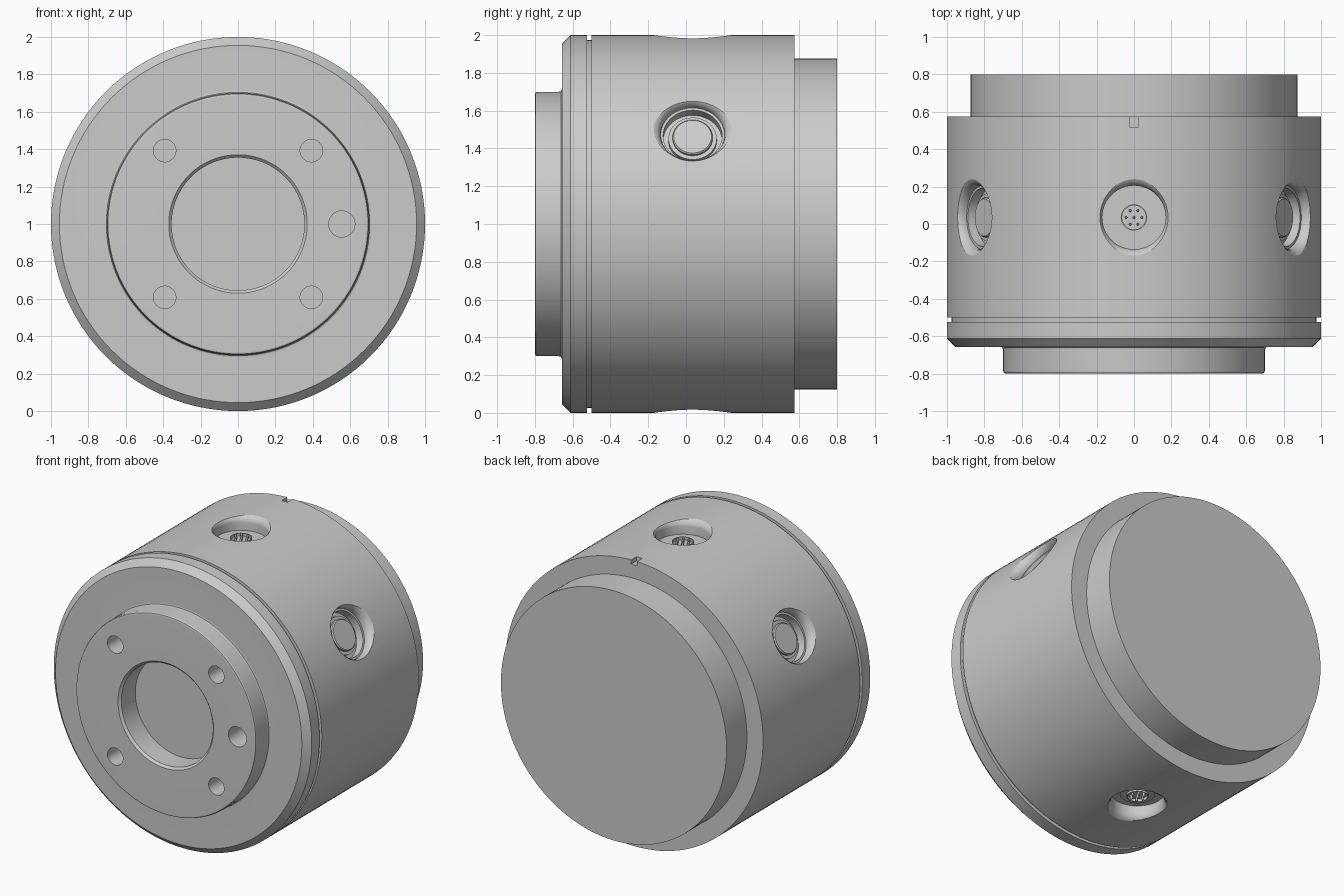
import bpy, bmesh
from math import radians, sin, cos, pi
from mathutils import Matrix

if "Cube" in bpy.data.objects:
    bpy.data.objects.remove(bpy.data.objects["Cube"])

CENTRE = Matrix.Translation((0, 0, 1))
AXIS = CENTRE @ Matrix.Rotation(radians(-90), 4, 'X')   # local z -> +y


def lathe(name, profile, matrix, segs=48):
    """Revolve (radius, height) points round local z and cap both ends."""
    bm = bmesh.new()
    rings = [[bm.verts.new((r * cos(2 * pi * i / segs), r * sin(2 * pi * i / segs), h))
              for i in range(segs)] for r, h in profile]
    for a, b in zip(rings, rings[1:]):
        for i in range(segs):
            j = (i + 1) % segs
            bm.faces.new((a[i], a[j], b[j], b[i]))
    bm.faces.new(rings[0])
    bm.faces.new(rings[-1])
    bm.transform(matrix)
    bmesh.ops.recalc_face_normals(bm, faces=bm.faces)
    mesh = bpy.data.meshes.new(name)
    bm.to_mesh(mesh)
    bm.free()
    obj = bpy.data.objects.new(name, mesh)
    bpy.context.collection.objects.link(obj)
    return obj


def select(obj):
    bpy.ops.object.select_all(action='DESELECT')
    obj.select_set(True)
    bpy.context.view_layer.objects.active = obj


def smooth(obj):
    select(obj)
    bpy.ops.object.shade_smooth_by_angle(angle=radians(25))


def cut(obj, cutter):
    mod = obj.modifiers.new("cut", 'BOOLEAN')
    mod.operation = 'DIFFERENCE'
    mod.solver = 'EXACT'
    mod.object = cutter
    select(obj)
    bpy.ops.object.modifier_apply(modifier=mod.name)
    bpy.data.objects.remove(cutter)


def radial(tilt):
    """Frame whose local z points outward from the body axis, tilted from vertical."""
    return Matrix.Translation((0, 0.035, 1)) @ Matrix.Rotation(radians(tilt), 4, 'Y')


# Housing: bore floor, bore wall, front boss, chamfered flange, groove, barrel, rear spigot
housing = lathe("housing", [
    (0.355, -0.63), (0.355, -0.785), (0.37, -0.80),
    (0.685, -0.80), (0.695, -0.796), (0.70, -0.785),
    (0.70, -0.672), (0.704, -0.661), (0.715, -0.657),
    (0.955, -0.657), (1.0, -0.612), (1.0, -0.525),
    (0.975, -0.525), (0.975, -0.5), (1.0, -0.5),
    (1.0, 0.575), (0.875, 0.575), (0.875, 0.80)], AXIS, 128)

# Front bolt holes and locating hole
holes = [(x, z, 0.06) for x in (-0.392, 0.392) for z in (-0.392, 0.392)] + [(0.555, 0, 0.07)]
for x, z, r in holes:
    cut(housing, lathe("hole_cutter", [(r, -0.9), (r, -0.64)],
                       Matrix.Translation((x, 0, z)) @ AXIS, 32))

# Connector pockets with flared rims
flare = [(0.17, 0.955), (0.176, 0.975), (0.188, 0.99), (0.205, 1.0), (0.215, 1.06)]
for tilt in (0, 180):
    cut(housing, lathe("pocket_cutter", [(0.17, 0.90)] + flare, radial(tilt)))
for tilt in (60, -60):
    cut(housing, lathe("pocket_cutter", [(0.156, 0.88), (0.156, 0.935), (0.17, 0.935)] + flare,
                       radial(tilt)))

# Alignment notch at the rear top edge
bpy.ops.mesh.primitive_cube_add(size=1, location=(0, 0.565, 2.0))
notch = bpy.context.object
notch.scale = (0.045, 0.10, 0.06)
cut(housing, notch)
smooth(housing)
housing.modifiers.new("weighted_normals", 'WEIGHTED_NORMAL').keep_sharp = True

# Capped connectors on both flanks
for side, tilt in (("right", 60), ("left", -60)):
    smooth(lathe(f"{side}_capped_connector", [
        (0.128, 0.86), (0.128, 0.905), (0.106, 0.905),
        (0.106, 0.918), (0.10, 0.925)], radial(tilt)))

# Pin connectors at top and bottom: sleeve, plus a centre pin ringed by six
for side, tilt in (("top", 0), ("bottom", 180)):
    frame = radial(tilt)
    sleeve = [(0.07, 0.88), (0.07, 0.93), (0.064, 0.93), (0.064, 0.91)]
    if side == "bottom":
        sleeve = [(0.11, 0.88), (0.11, 0.915)] + [(0.07, 0.915)] + sleeve[1:]
    smooth(lathe(f"{side}_pin_connector", sleeve, frame, 40))
    spots = [(0, 0)] + [(0.042 * cos(k * pi / 3), 0.042 * sin(k * pi / 3)) for k in range(6)]
    for n, (x, y) in enumerate(spots):
        smooth(lathe(f"{side}_pin_{n + 1}", [(0.007, 0.90), (0.007, 0.935), (0.004, 0.94)],
                     frame @ Matrix.Translation((x, y, 0)), 12))
